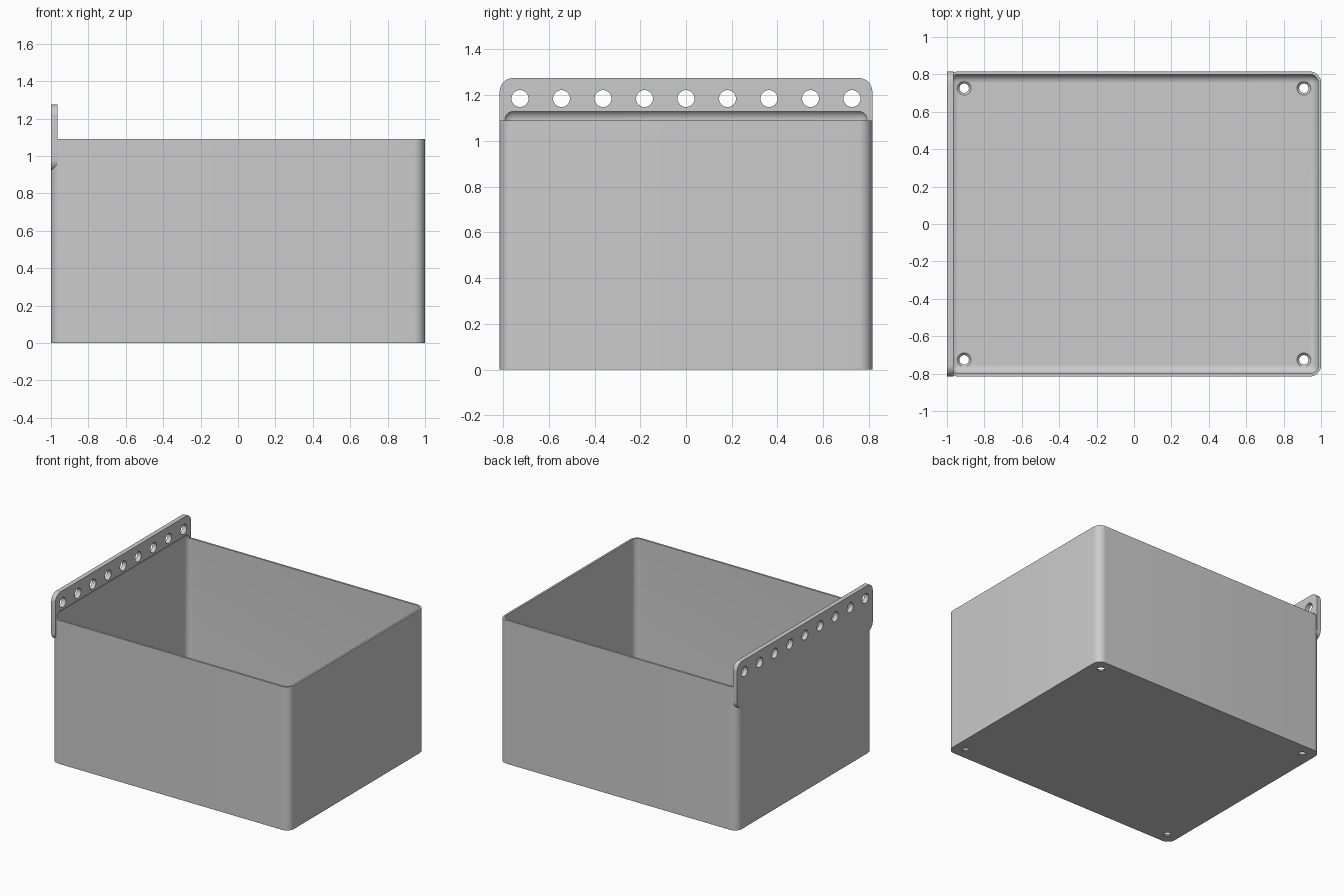
import bpy, bmesh, math
from mathutils import Matrix, Vector

if "Cube" in bpy.data.objects:
    bpy.data.objects.remove(bpy.data.objects["Cube"])

HX, HY, HEIGHT = 1.0, 0.815, 1.09      # bin half sizes and rim height
WALL, FLOOR, RADIUS = 0.015, 0.02, 0.06
PLATE_T, PLATE_LOW, PLATE_TOP = 0.035, 0.92, 1.275

grey = bpy.data.materials.new("plain grey")
grey.use_nodes = True
colour = (0.6, 0.6, 0.6, 1)
grey.diffuse_color = colour
grey.node_tree.nodes["Principled BSDF"].inputs["Base Color"].default_value = colour


def add_object(name, bm):
    bmesh.ops.recalc_face_normals(bm, faces=bm.faces)
    mesh = bpy.data.meshes.new(name)
    bm.to_mesh(mesh)
    bm.free()
    mesh.materials.append(grey)
    obj = bpy.data.objects.new(name, mesh)
    bpy.context.collection.objects.link(obj)
    return obj


def rounded_box(name, low, high, radius, axis=None, segments=10):
    """Box with edges rounded: all of them, or only those along one axis."""
    low, high = Vector(low), Vector(high)
    bm = bmesh.new()
    bmesh.ops.create_cube(bm, size=1)
    bmesh.ops.scale(bm, vec=high - low, verts=bm.verts)
    bmesh.ops.translate(bm, vec=(low + high) / 2, verts=bm.verts)
    edges = [e for e in bm.edges if axis is None
             or abs((e.verts[0].co - e.verts[1].co)[axis]) > 1e-4]
    bmesh.ops.bevel(bm, geom=edges, offset=radius, segments=segments,
                    profile=0.5, affect='EDGES')
    return add_object(name, bm)


def add_cone(bm, place, r_low, r_high, depth):
    bmesh.ops.create_cone(bm, cap_ends=True, segments=32, radius1=r_low,
                          radius2=r_high, depth=depth, matrix=place)


def boolean(target, tool, operation):
    mod = target.modifiers.new(tool.name, 'BOOLEAN')
    mod.operation, mod.solver, mod.object = operation, 'EXACT', tool
    bpy.context.view_layer.objects.active = target
    bpy.ops.object.modifier_apply(modifier=mod.name)
    bpy.data.objects.remove(tool)


# Outer bin with rounded upright corners
storage_bin = rounded_box("storage_bin", (-HX, -HY, 0), (HX, HY, HEIGHT), RADIUS, axis=2)

# Hanging plate, flush with the outside of the side wall
plate = rounded_box("hanging_plate", (-HX, -HY, PLATE_LOW),
                    (PLATE_T - HX, HY, PLATE_TOP), RADIUS, axis=0)
boolean(storage_bin, plate, 'UNION')

# Cavity, whose rounded top also undercuts the plate
cavity = rounded_box("cavity_cutter", (WALL - HX, WALL - HY, FLOOR),
                     (HX - WALL, HY - WALL, 1.137), RADIUS - WALL)
boolean(storage_bin, cavity, 'DIFFERENCE')

# Row of round holes through the plate
bm = bmesh.new()
for i in range(9):
    place = Matrix.Translation((-HX, (i - 4) * 0.1815, 1.185)) @ Matrix.Rotation(math.pi / 2, 4, 'Y')
    add_cone(bm, place, 0.037, 0.037, 0.2)
boolean(storage_bin, add_object("plate_hole_cutter", bm), 'DIFFERENCE')

# Countersunk screw holes in the floor corners
for part, r_low, r_high, z, depth in (("screw_hole_cutter", 0.025, 0.025, 0, 0.1),
                                      ("countersink_cutter", 0.025, 0.049, 0.02, 0.024)):
    bm = bmesh.new()
    for x in (-0.908, 0.908):
        for y in (-0.726, 0.726):
            add_cone(bm, Matrix.Translation((x, y, z)), r_low, r_high, depth)
    boolean(storage_bin, add_object(part, bm), 'DIFFERENCE')

# Smooth rounded corners, crisp rims
bpy.ops.object.select_all(action='DESELECT')
storage_bin.select_set(True)
bpy.context.view_layer.objects.active = storage_bin
bpy.ops.object.shade_smooth_by_angle(angle=math.radians(30))
